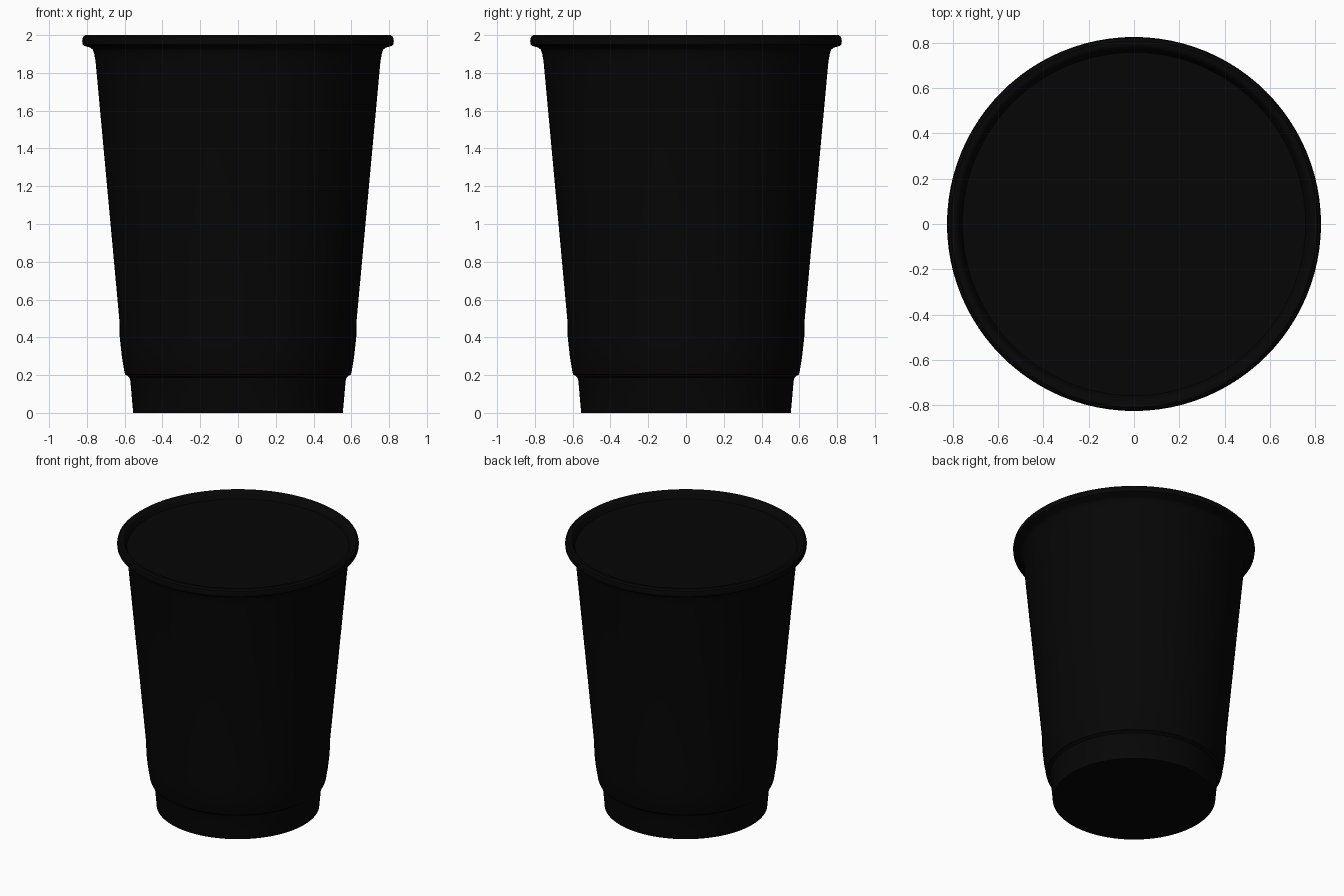
import bpy, bmesh, math

cube = bpy.data.objects.get("Cube")
if cube:
    bpy.data.objects.remove(cube, do_unlink=True)

SIDES = 96

black = bpy.data.materials.new("matte_black")
black.use_nodes = True
shade = (0.0018, 0.0018, 0.0018, 1)
black.diffuse_color = shade
black.node_tree.nodes["Principled BSDF"].inputs["Base Color"].default_value = shade


def lathe(name, profile):
    """Spin an (r, z) profile around the z axis into a smooth object."""
    bm = bmesh.new()
    verts = [bm.verts.new((r, 0, z)) for r, z in profile]
    edges = [bm.edges.new(pair) for pair in zip(verts, verts[1:])]
    bmesh.ops.spin(bm, geom=verts + edges, cent=(0, 0, 0), axis=(0, 0, 1),
                   angle=math.tau, steps=SIDES, use_duplicate=False)
    bmesh.ops.remove_doubles(bm, verts=bm.verts, dist=0.0001)
    bmesh.ops.recalc_face_normals(bm, faces=bm.faces)
    mesh = bpy.data.meshes.new(name)
    bm.to_mesh(mesh)
    bm.free()
    mesh.materials.append(black)
    obj = bpy.data.objects.new(name, mesh)
    bpy.context.collection.objects.link(obj)
    bpy.ops.object.select_all(action="DESELECT")
    obj.select_set(True)
    bpy.context.view_layer.objects.active = obj
    bpy.ops.object.shade_smooth_by_angle(angle=math.radians(35))
    return obj


# One closed shell: base, stepped foot, tapered wall, rolled rim, sunken top
foot = [(0, 0), (0.555, 0), (0.57, 0.17), (0.575, 0.188), (0.585, 0.196)]
shoulder = [(0.597, 0.202), (0.602, 0.22), (0.615, 0.30), (0.626, 0.40), (0.627, 0.48)]
wall = [(0.754, 1.86), (0.761, 1.90), (0.768, 1.922), (0.78, 1.933)]
rim = [(0.815, 1.943), (0.823, 1.95), (0.825, 1.97), (0.821, 1.99), (0.808, 2.0)]
top = [(0.79, 2.0), (0.778, 1.994), (0.77, 1.98), (0.757, 1.95), (0, 1.95)]
lathe("cup", foot + shoulder + wall + rim + top)
